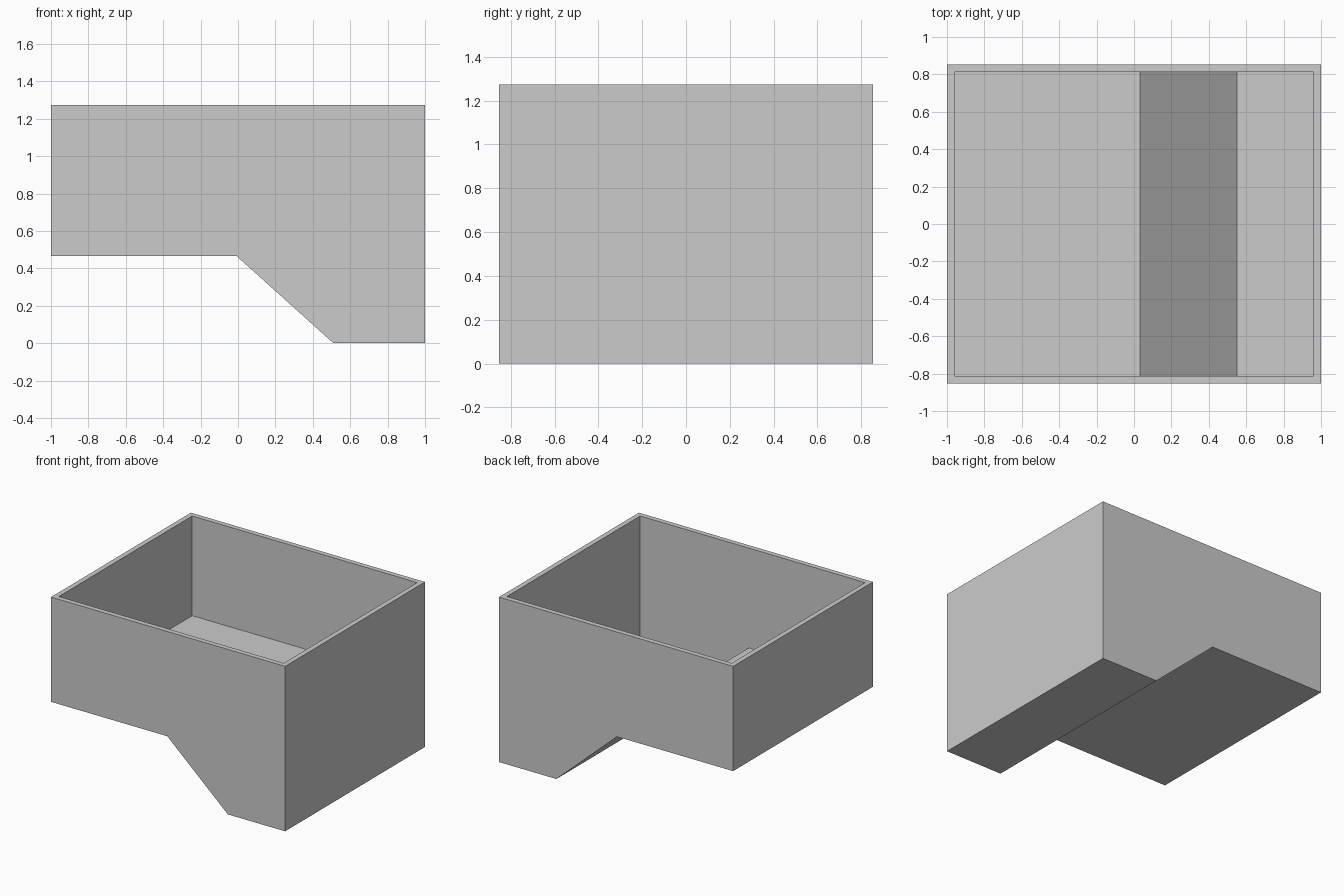
import bpy
import bmesh

cube = bpy.data.objects.get("Cube")
if cube:
    bpy.data.objects.remove(cube, do_unlink=True)

TOP, STEP, WALL = 1.274, 0.465, 0.039
HALF_X, HALF_Y = 1.0, 0.853

# Plain grey material
grey = bpy.data.materials.new("light grey")
grey.use_nodes = True
colour = (0.6, 0.6, 0.6, 1)
grey.diffuse_color = colour
grey.node_tree.nodes["Principled BSDF"].inputs["Base Color"].default_value = colour

# Side profile of the bin, running from rim to rim around the stepped floor
outer = [(-HALF_X, TOP), (-HALF_X, STEP), (-0.007, STEP),
         (0.51, 0), (HALF_X, 0), (HALF_X, TOP)]
inner = [(-HALF_X + WALL, TOP), (-HALF_X + WALL, STEP + WALL), (0.032, STEP + WALL),
         (0.552, WALL), (HALF_X - WALL, WALL), (HALF_X - WALL, TOP)]

bm = bmesh.new()


def open_shell(profile, half_y):
    """Sweep a profile along y, cap both sides, and return the rim corners."""
    front = [bm.verts.new((x, -half_y, z)) for x, z in profile]
    back = [bm.verts.new((x, half_y, z)) for x, z in profile]
    bm.faces.new(front)
    bm.faces.new(back)
    for i in range(len(profile) - 1):
        bm.faces.new((front[i], front[i + 1], back[i + 1], back[i]))
    return [front[0], front[-1], back[-1], back[0]]


# Outer skin, inner skin, and the flat rim joining them
outer_rim = open_shell(outer, HALF_Y)
inner_rim = open_shell(inner, HALF_Y - WALL)
for i in range(4):
    j = (i + 1) % 4
    bm.faces.new((outer_rim[i], outer_rim[j], inner_rim[j], inner_rim[i]))
bmesh.ops.recalc_face_normals(bm, faces=bm.faces[:])

mesh = bpy.data.meshes.new("stepped_bin")
bm.to_mesh(mesh)
bm.free()
mesh.materials.append(grey)
stepped_bin = bpy.data.objects.new("stepped_bin", mesh)
bpy.context.collection.objects.link(stepped_bin)
